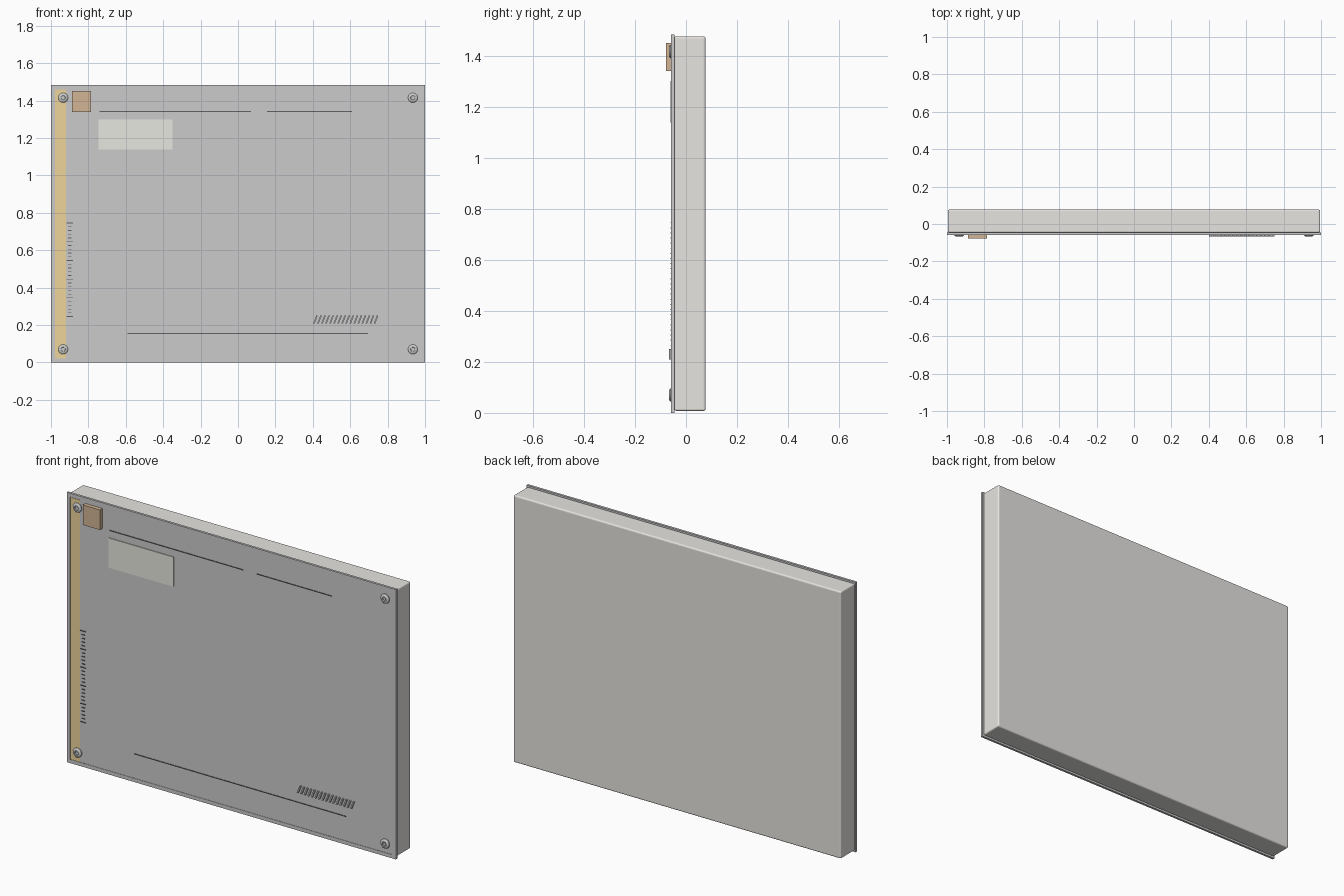
import bpy, bmesh, math
from mathutils import Matrix, Vector

if "Cube" in bpy.data.objects:
    bpy.data.objects.remove(bpy.data.objects["Cube"])

FACE = -0.056  # y of the front face


def mat(name, rgb):
    m = bpy.data.materials.new(name)
    m.diffuse_color = (*rgb, 1)
    m.use_nodes = True
    m.node_tree.nodes["Principled BSDF"].inputs["Base Color"].default_value = m.diffuse_color
    return m


SHELL = mat("warm_white", (0.80, 0.78, 0.75))
AMBER = mat("amber", (0.85, 0.66, 0.33))
TAN = mat("tan", (0.65, 0.46, 0.30))
LABEL = mat("label_white", (0.80, 0.80, 0.75))
DARK = mat("dark", (0.12, 0.12, 0.13))
GREY = mat("panel_grey", (0.55, 0.55, 0.55))


def finish(name, bm, material=None):
    bmesh.ops.recalc_face_normals(bm, faces=bm.faces)
    me = bpy.data.meshes.new(name)
    bm.to_mesh(me)
    bm.free()
    ob = bpy.data.objects.new(name, me)
    bpy.context.collection.objects.link(ob)
    if material:
        me.materials.append(material)
    return ob


def add_box(bm, x0, x1, y0, y1, z0, z1, shear=0.0):
    r = bmesh.ops.create_cube(bm, size=1)
    for v in r["verts"]:
        s = shear if v.co.z > 0 else 0
        v.co = Vector((x0 + (v.co.x + .5) * (x1 - x0) + s,
                       y0 + (v.co.y + .5) * (y1 - y0),
                       z0 + (v.co.z + .5) * (z1 - z0)))


def box(name, *dims, material=None, bevel=0):
    bm = bmesh.new()
    add_box(bm, *dims)
    ob = finish(name, bm, material)
    if bevel:
        b = ob.modifiers.new("bevel", "BEVEL")
        b.width, b.segments = bevel, 3
    return ob


# main shell, slightly smaller than the front plate
box("body", -0.995, 0.995, -0.046, 0.077, 0.008, 1.475, material=SHELL, bevel=0.008)

# front frame: four bars around the panel
bm = bmesh.new()
for x0, x1, z0, z1 in ((-1, -0.98, 0, 1.482), (0.98, 1, 0, 1.482),
                       (-0.98, 0.98, 0, 0.02), (-0.98, 0.98, 1.462, 1.482)):
    add_box(bm, x0, x1, FACE - 0.002, -0.045, z0, z1)
finish("front_frame", bm, GREY)
box("front_panel", -0.98, 0.98, FACE, -0.045, 0.02, 1.462, material=GREY)

# coloured details on the panel
box("side_strip", -0.978, -0.92, FACE - 0.002, FACE + 0.002, 0.022, 1.46, material=AMBER)
box("corner_block", -0.888, -0.785, -0.078, FACE + 0.002, 1.34, 1.45, material=TAN)
box("label_plate", -0.745, -0.35, FACE - 0.004, FACE + 0.002, 1.137, 1.30, material=LABEL)

# thin trace lines
bm = bmesh.new()
for x0, x1, z in ((-0.74, 0.07, 1.341), (0.155, 0.61, 1.341), (-0.59, 0.695, 0.154)):
    add_box(bm, x0, x1, FACE - 0.003, FACE + 0.001, z - 0.002, z + 0.002)
finish("trace_lines", bm, DARK)

# ruler ticks, every fifth one longer
bm = bmesh.new()
for i in range(26):
    half = 0.017 if i % 5 == 0 else 0.009
    z = 0.245 + i * 0.02
    add_box(bm, -0.9 - half, -0.9 + half, FACE - 0.004, FACE + 0.001, z - 0.0018, z + 0.0018)
finish("ruler_ticks", bm, DARK)

# row of slanted vent bars
bm = bmesh.new()
for i in range(16):
    x = 0.402 + i * 0.0216
    add_box(bm, x, x + 0.008, -0.066, FACE + 0.001, 0.209, 0.25, shear=0.016)
finish("slanted_bars", bm, GREY)


# corner screws: lathed head with hexagonal socket inside
def screw(name, x, z):
    profile = [(0.026, 0.0), (0.026, 0.005), (0.022, 0.009), (0.015, 0.011), (0.012, 0.011),
               (0.011, 0.004), (0.0, 0.004)]
    bm = bmesh.new()
    vs = [bm.verts.new((r, -h, 0)) for r, h in profile]
    es = [bm.edges.new(p) for p in zip(vs, vs[1:])]
    bmesh.ops.spin(bm, geom=vs + es, cent=(0, 0, 0), axis=(0, 1, 0),
                   angle=math.tau, steps=24)
    bmesh.ops.remove_doubles(bm, verts=bm.verts, dist=1e-5)
    bmesh.ops.create_cone(bm, cap_ends=True, segments=6, radius1=0.007, radius2=0.007,
                          depth=0.005, matrix=Matrix.Translation((0, -0.005, 0))
                          @ Matrix.Rotation(math.pi / 2, 4, "X"))
    ob = finish(name, bm)
    ob.location = (x, FACE, z)
    bpy.ops.object.select_all(action="DESELECT")
    ob.select_set(True)
    bpy.context.view_layer.objects.active = ob
    bpy.ops.object.shade_smooth_by_angle(angle=math.radians(35))


for sx, side in ((-1, "left"), (1, "right")):
    for z, level in ((0.07, "lower"), (1.415, "upper")):
        screw(f"screw_{level}_{side}", sx * 0.935, z)
